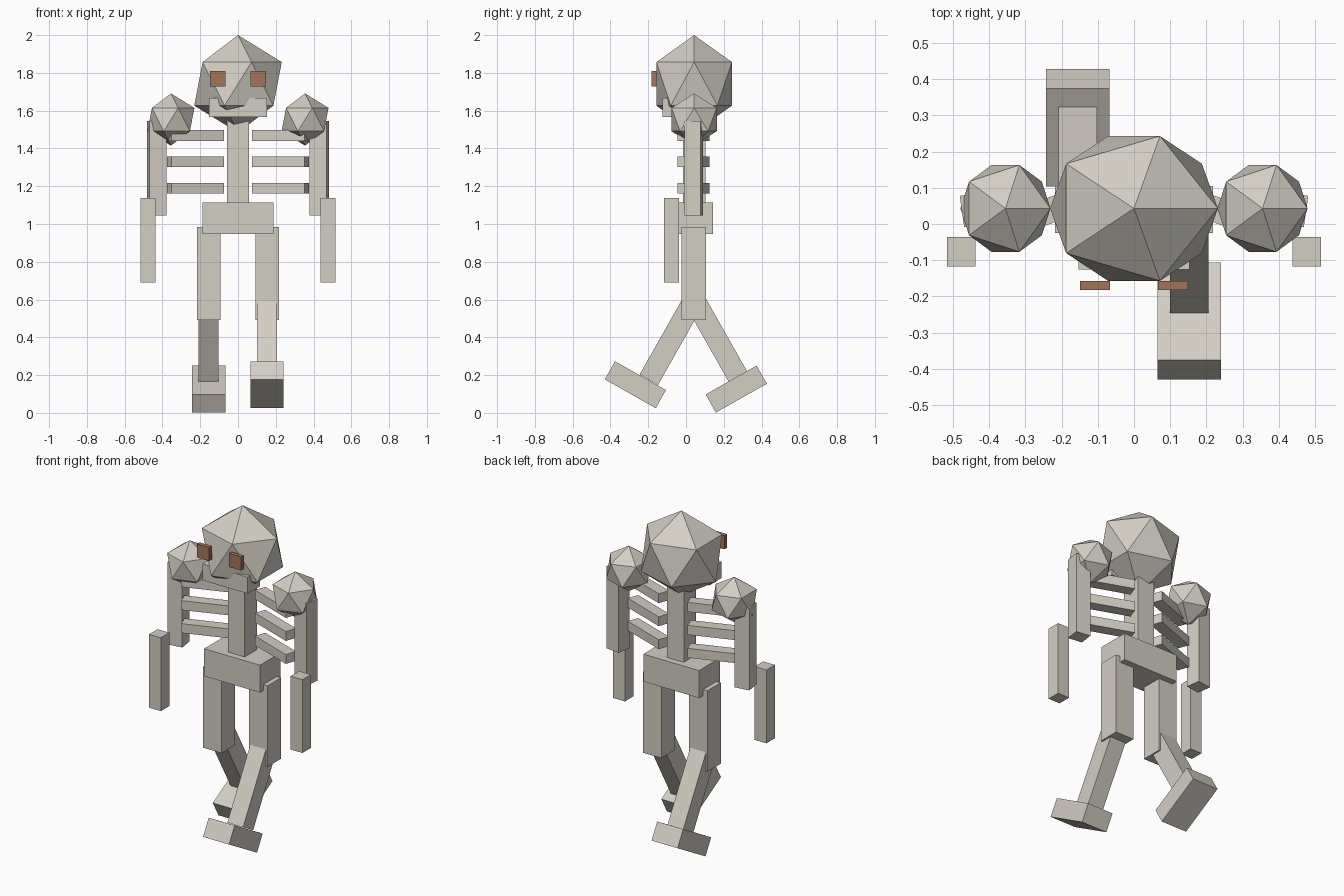
import bpy
from math import radians

cube = bpy.data.objects.get("Cube")
if cube:
    bpy.data.objects.remove(cube, do_unlink=True)


def material(name, rgb):
    mat = bpy.data.materials.new(name)
    mat.use_nodes = True
    mat.diffuse_color = (*rgb, 1)
    node = next(n for n in mat.node_tree.nodes if n.type == "BSDF_PRINCIPLED")
    node.inputs["Base Color"].default_value = (*rgb, 1)
    return mat


BONE = material("bone", (0.65, 0.62, 0.56))
EYE = material("rust_brown", (0.36, 0.18, 0.11))
MID_Y = 0.043


def finish(name, mat):
    obj = bpy.context.object
    obj.name = name
    obj.data.materials.append(mat)
    return obj


def box(name, centre, size, rot_x=0, rot_z=0, mat=BONE):
    bpy.ops.mesh.primitive_cube_add(
        size=1, location=centre, rotation=(radians(rot_x), 0, radians(rot_z)))
    bpy.context.object.scale = size
    return finish(name, mat)


def faceted_ball(name, centre, radii):
    bpy.ops.mesh.primitive_ico_sphere_add(subdivisions=1, radius=1, location=centre)
    bpy.context.object.scale = radii
    return finish(name, BONE)


# Skull, jaw and trunk
faceted_ball("head", (0, MID_Y, 1.742), (0.259, 0.235, 0.258))
box("jaw", (0, -0.065, 1.616), (0.306, 0.12, 0.1))
box("spine", (0, MID_Y, 1.34), (0.114, 0.12, 0.5))
box("pelvis", (0, MID_Y, 1.03), (0.376, 0.2, 0.167))

# Parts that repeat on both sides
for side, s in (("left", 1), ("right", -1)):
    box(f"{side}_eye", (s * 0.108, -0.17, 1.769), (0.083, 0.025, 0.083), mat=EYE)
    faceted_ball(f"{side}_shoulder", (s * 0.355, MID_Y, 1.553), (0.139, 0.141, 0.138))
    for i in range(3):
        box(f"{side}_rib_{i + 1}", (s * 0.225, 0.04, 1.469 - i * 0.14),
            (0.297, 0.07, 0.057), rot_z=-20 * s)
    box(f"{side}_upper_arm", (s * 0.43, 0.041, 1.296), (0.091, 0.087, 0.5), rot_z=-8 * s)
    box(f"{side}_forearm", (s * 0.477, -0.077, 0.913), (0.079, 0.081, 0.447))
    box(f"{side}_thigh", (s * 0.155, 0.04, 0.737), (0.125, 0.13, 0.493))

# Striding lower legs: left forward, right back
for side, x, shin_y, shin_z, foot_y, foot_z, tilt in (
        ("left", 0.153, -0.08, 0.382, -0.268, 0.149, -29.5),
        ("right", -0.155, 0.16, 0.395, 0.266, 0.126, 29.5)):
    box(f"{side}_shin", (x, shin_y, shin_z), (0.106, 0.112, 0.475), rot_x=tilt)
    box(f"{side}_foot", (x, foot_y, foot_z), (0.175, 0.31, 0.11), rot_x=tilt)
